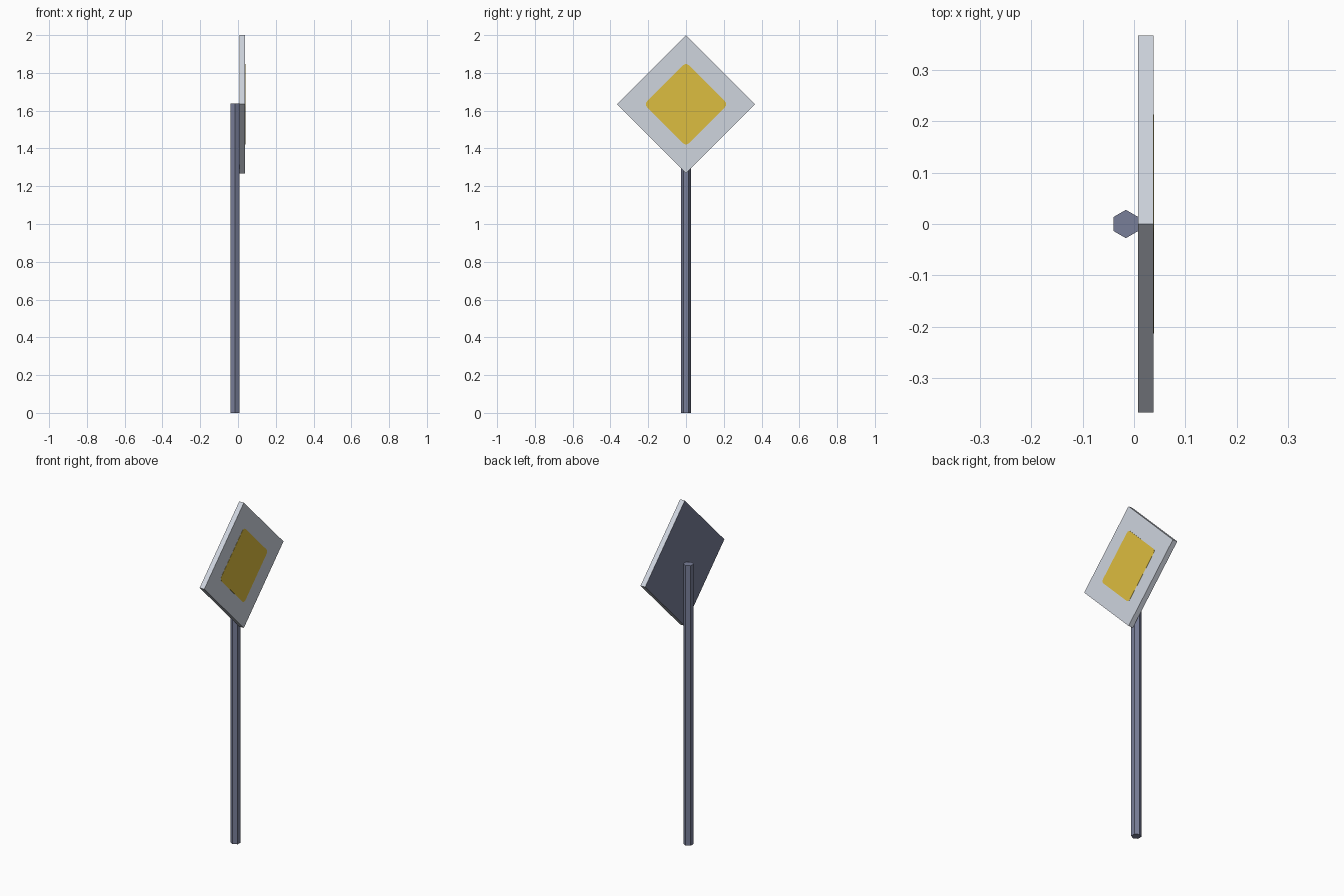
import bpy, bmesh
from math import sin, cos, pi

if "Cube" in bpy.data.objects:
    bpy.data.objects.remove(bpy.data.objects["Cube"])


def material(name, rgb):
    m = bpy.data.materials.new(name)
    m.diffuse_color = (*rgb, 1)
    m.use_nodes = True
    m.node_tree.nodes["Principled BSDF"].inputs["Base Color"].default_value = m.diffuse_color
    return m


STEEL = material("steel_blue_grey", (0.19, 0.21, 0.315))
WHITE = material("pale_grey", (0.62, 0.66, 0.73))
YELLOW = material("sign_yellow", (0.72, 0.51, 0.05))


def prism(name, points, offset, mats):
    """Extrude a closed outline of 3D points along an offset vector."""
    bm = bmesh.new()
    base = bm.faces.new([bm.verts.new(p) for p in points])
    ext = bmesh.ops.extrude_face_region(bm, geom=[base], use_keep_orig=True)
    verts = [g for g in ext["geom"] if isinstance(g, bmesh.types.BMVert)]
    bmesh.ops.translate(bm, verts=verts, vec=offset)
    bmesh.ops.recalc_face_normals(bm, faces=bm.faces)
    bm.normal_update()
    # a second material goes on the face turned to the back (-x)
    if len(mats) > 1:
        for f in bm.faces:
            f.material_index = 1 if f.normal.x < -0.5 else 0
    me = bpy.data.meshes.new(name)
    bm.to_mesh(me)
    bm.free()
    for m in mats:
        me.materials.append(m)
    ob = bpy.data.objects.new(name, me)
    bpy.context.collection.objects.link(ob)
    return ob


CZ, HALF = 1.634, 0.366       # sign centre height and half diagonal
X0, X1 = 0.008, 0.038         # sign back and front
R = 0.0275                    # pole radius

# Hexagonal pole, one flat touching the sign
px = X0 - R * cos(pi / 6)
prism("pole", [(px + R * sin(i * pi / 3), R * cos(i * pi / 3), 0) for i in range(6)],
      (0, 0, 1.637), [STEEL])

# Diamond sign board, dark on the back
prism("sign_board", [(X0, HALF * cos(i * pi / 2), CZ + HALF * sin(i * pi / 2)) for i in range(4)],
      (X1 - X0, 0, 0), [WHITE, STEEL])

# Yellow diamond with softly rounded corners, as a thin plate
pts = []
for i in range(4):
    a = i * pi / 2
    for k in range(5):
        b = a + (k / 4 - 0.5) * pi / 2
        pts.append((X1 - 0.001, 0.193 * cos(a) + 0.02 * cos(b), CZ + 0.193 * sin(a) + 0.02 * sin(b)))
prism("yellow_diamond", pts, (0.002, 0, 0), [YELLOW])
